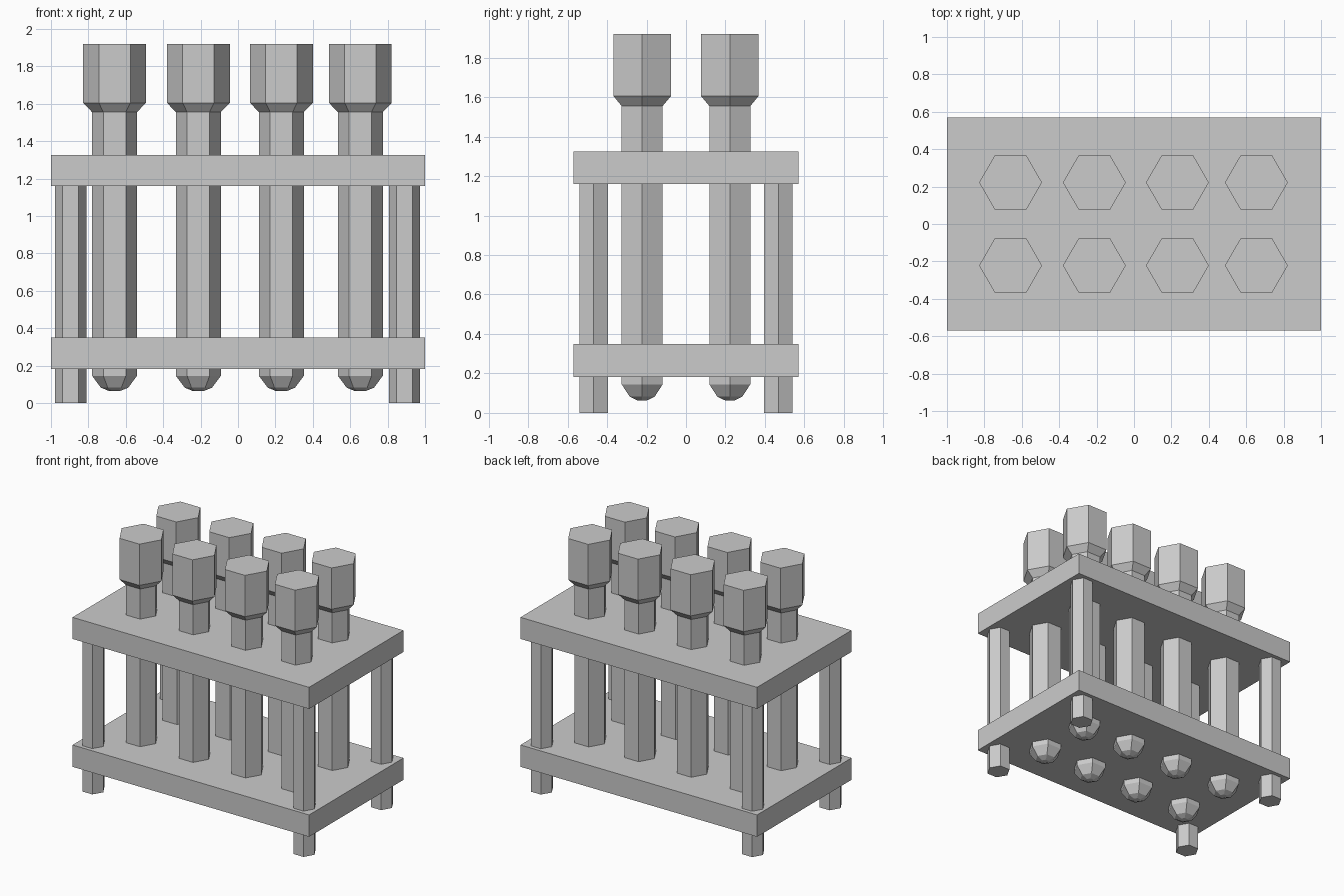
import bpy
import bmesh
import math

cube = bpy.data.objects.get("Cube")
if cube:
    bpy.data.objects.remove(cube, do_unlink=True)

grey = bpy.data.materials.new("light_grey")
grey.use_nodes = True
COLOUR = (0.6, 0.6, 0.6, 1)
grey.diffuse_color = COLOUR
grey.node_tree.nodes["Principled BSDF"].inputs["Base Color"].default_value = COLOUR


def finish(name, bm, location):
    bmesh.ops.recalc_face_normals(bm, faces=bm.faces)
    mesh = bpy.data.meshes.new(name)
    bm.to_mesh(mesh)
    bm.free()
    mesh.materials.append(grey)
    obj = bpy.data.objects.new(name, mesh)
    obj.location = location
    bpy.context.collection.objects.link(obj)


def hex_column(name, x, y, profile):
    """Six-sided closed column from (radius, height) pairs, corners on the x axis."""
    bm = bmesh.new()
    rings = []
    for radius, z in profile:
        angles = [math.pi * i / 3 for i in range(6)]
        rings.append([bm.verts.new((radius * math.cos(a), radius * math.sin(a), z))
                      for a in angles])
    for low, high in zip(rings, rings[1:]):
        for i in range(6):
            j = (i + 1) % 6
            bm.faces.new((low[i], low[j], high[j], high[i]))
    bm.faces.new(rings[0][::-1])
    bm.faces.new(rings[-1])
    finish(name, bm, (x, y, 0))


def plate(name, bottom, top):
    bm = bmesh.new()
    bmesh.ops.create_cube(bm, size=1)
    bmesh.ops.scale(bm, vec=(2, 1.14, top - bottom), verts=bm.verts)
    finish(name, bm, (0, 0, (bottom + top) / 2))


# Rack shelves
plate("lower_shelf", 0.183, 0.35)
plate("upper_shelf", 1.16, 1.325)

# Corner legs
for side, x in (("right", -0.895), ("left", 0.89)):
    for end, y in (("front", -0.468), ("back", 0.468)):
        hex_column(f"{end}_{side}_leg", x, y, [(0.084, 0), (0.084, 1.2)])

# Two rows of tubes with rounded bottoms and flared stoppers
tube_profile = [(0.027, 0.063), (0.073, 0.082), (0.12, 0.145), (0.12, 1.555),
                (0.168, 1.605), (0.168, 1.92)]
for row, y in (("front", -0.222), ("back", 0.222)):
    for number, x in enumerate((-0.66, -0.212, 0.232, 0.654), 1):
        hex_column(f"{row}_test_tube_{number}", x, y, tube_profile)
